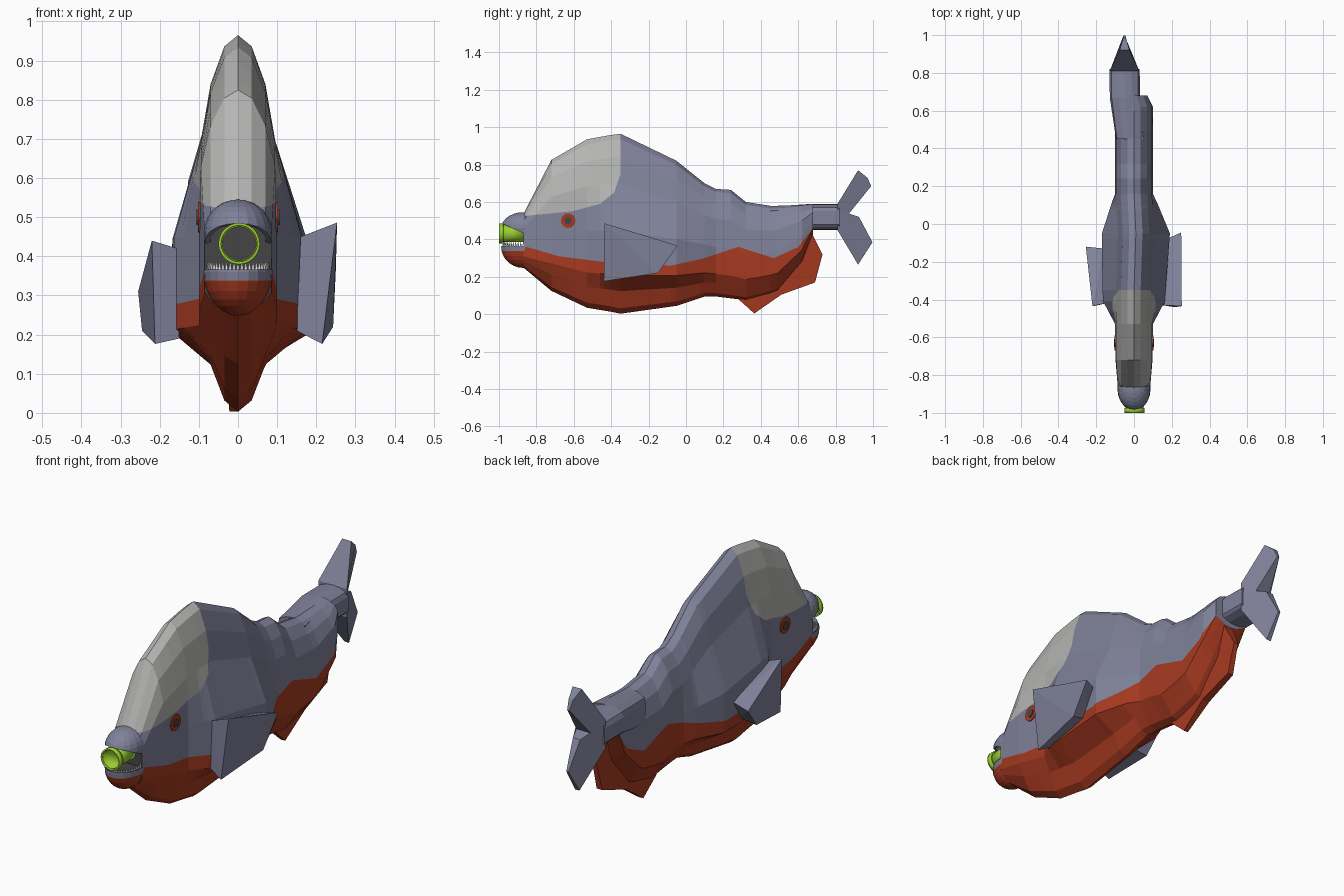
import bpy, bmesh, math
from mathutils import Vector, Matrix

if "Cube" in bpy.data.objects:
    bpy.data.objects.remove(bpy.data.objects["Cube"])


def material(name, rgb):
    m = bpy.data.materials.new(name)
    m.diffuse_color = (*rgb, 1)
    m.use_nodes = True
    m.node_tree.nodes["Principled BSDF"].inputs["Base Color"].default_value = m.diffuse_color
    return m


SLATE = material("slate_blue", (0.215, 0.222, 0.32))
RED = material("belly_red", (0.39, 0.042, 0.015))
GREY = material("cap_grey", (0.46, 0.46, 0.45))
DARK = material("mouth_dark", (0.06, 0.06, 0.06))
GREEN = material("pipe_green", (0.32, 0.62, 0.03))
WHITE = material("tooth_white", (0.8, 0.8, 0.78))


def finish(bm, name, *mats):
    bmesh.ops.recalc_face_normals(bm, faces=bm.faces)
    me = bpy.data.meshes.new(name)
    bm.to_mesh(me)
    bm.free()
    for m in mats:
        me.materials.append(m)
    ob = bpy.data.objects.new(name, me)
    bpy.context.collection.objects.link(ob)
    return ob


# Half cross-section: (x limit, share of height below the top); None means full width
SECTION = [(0.035, .03), (0.07, .13), (0.095, .28), (None, .54), (None, .79), (0.07, .875), (0.035, .97)]


def loft(stations):
    """Skin cross-sections given as (y, centre x, top, bottom, half width)."""
    bm = bmesh.new()
    rings = []
    for y, cx, zt, zb, w in stations:
        side = [(w if x is None else min(x, w), zt - f * (zt - zb)) for x, f in SECTION]
        pts = [(0, zt)] + side + [(0, zb)] + [(-x, z) for x, z in reversed(side)]
        rings.append([bm.verts.new((cx + x, y, z)) for x, z in pts])
    n = len(rings[0])
    for a, b in zip(rings, rings[1:]):
        for i in range(n):
            bm.faces.new((a[i], a[(i + 1) % n], b[(i + 1) % n], b[i]))
    bm.faces.new(rings[0])
    bm.faces.new(rings[-1])
    return bm


def slice_faces(bm, faces, co, no):
    geom = set(faces)
    for f in faces:
        geom.update(f.verts)
        geom.update(f.edges)
    if geom:
        bmesh.ops.bisect_plane(bm, geom=list(geom), dist=1e-5, plane_co=co, plane_no=no)


def cut_line(bm, line):
    """Cut the skin along a side-view polyline of (y, z)."""
    for y, z in line:
        slice_faces(bm, bm.faces[:], (0, y, z), (0, 1, 0))
    for (y0, z0), (y1, z1) in zip(line, line[1:]):
        part = [f for f in bm.faces if y0 < f.calc_center_median().y < y1]
        slice_faces(bm, part, (0, y0, z0), (0, z0 - z1, y1 - y0))


def height_at(line, y):
    for (y0, z0), (y1, z1) in zip(line, line[1:]):
        if y <= y1:
            return z0 + (z1 - z0) * (y - y0) / (y1 - y0)
    return line[-1][1]


# Body with red belly, grey forehead and dark mouth opening
belly = [(-.87, .365), (-.68, .31), (-.44, .28), (-.08, .26), (.08, .295), (.28, .36), (.47, .30), (.60, .36), (.68, .46)]
cap = [(-.87, .525), (-.61, .55), (-.46, .59), (-.385, .65), (-.35, .75)]
bm = loft([(-.87, 0, .535, .25, .085), (-.72, 0, .825, .125, .098), (-.53, 0, .935, .035, .10),
           (-.41, 0, .957, .015, .163), (-.35, 0, .965, .003, .167), (-.05, .01, .82, .045, .18),
           (.10, .003, .70, .095, .125), (.16, 0, .67, .095, .10), (.24, 0, .665, .085, .10),
           (.32, 0, .60, .075, .10), (.45, 0, .58, .11, .10), (.49, 0, .58, .125, .10),
           (.62, 0, .585, .28, .10), (.68, -.02, .59, .43, .09)])
cut_line(bm, belly)
cut_line(bm, cap)
bm.normal_update()
for f in bm.faces:
    c = f.calc_center_median()
    if c.y < -.869:
        f.material_index = 3
    elif c.z < height_at(belly, c.y):
        f.material_index = 1
    elif c.y < -.35 and c.z > height_at(cap, c.y):
        f.material_index = 2
finish(bm, "body", SLATE, RED, GREY, DARK)

# Tail stem, bending to one side
finish(loft([(.45, -.02, .575, .40, .075), (.67, -.048, .59, .45, .08), (.82, -.05, .59, .45, .08)]), "tail_stem", SLATE)


def fin_plate(name, pts, cx, mat):
    """Side-view outline of (y, z, half thickness) made into a solid fin."""
    bm = bmesh.new()
    left = [bm.verts.new((cx - t, y, z)) for y, z, t in pts]
    right = [bm.verts.new((cx + t, y, z)) for y, z, t in pts]
    bm.faces.new(left)
    bm.faces.new(right[::-1])
    n = len(pts)
    for i in range(n):
        bm.faces.new((left[i], right[i], right[(i + 1) % n], left[(i + 1) % n]))
    finish(bm, name, mat)


# Forked tail and red rear fin
fin_plate("tail_fin_upper", [(.81, .59, .078), (.92, .77, .025), (.97, .73, .012), (.99, .685, .006), (.865, .53, .04), (.81, .50, .078)], -.05, SLATE)
fin_plate("tail_fin_lower", [(.81, .54, .078), (.865, .54, .04), (.925, .52, .02), (.997, .385, .006), (.92, .265, .012), (.81, .45, .078)], -.05, SLATE)
fin_plate("rear_fin", [(.27, .09, .02), (.365, .004, .012), (.51, .105, .02), (.69, .17, .015), (.73, .32, .012), (.67, .44, .03), (.55, .32, .03)], -.01, RED)


# Side fins as thick slabs
def side_fin(name, corners):
    bm = bmesh.new()
    for co in corners:
        bm.verts.new(co)
    bmesh.ops.convex_hull(bm, input=bm.verts[:])
    bmesh.ops.dissolve_limit(bm, angle_limit=math.radians(3), verts=bm.verts[:], edges=bm.edges[:])
    finish(bm, name, SLATE)


side_fin("right_side_fin", [(.253, -.435, .486), (.215, -.44, .176), (.25, -.045, .367), (.243, -.15, .22),
                            (.16, -.43, .45), (.15, -.43, .21), (.17, -.08, .36), (.16, -.16, .24)])
side_fin("left_side_fin", [(-.22, -.435, .44), (-.212, -.435, .176), (-.255, -.12, .31), (-.245, -.2, .21),
                           (-.155, -.42, .42), (-.15, -.42, .19), (-.16, -.13, .33), (-.15, -.2, .22)])


def dome(radii, centre, co, no):
    """Ellipsoid with everything on the normal side of a plane removed."""
    bm = bmesh.new()
    bmesh.ops.create_uvsphere(bm, u_segments=20, v_segments=14, radius=1,
                              matrix=Matrix.Translation(centre) @ Matrix.Diagonal((*radii, 1)))
    bmesh.ops.bisect_plane(bm, geom=bm.verts[:] + bm.edges[:] + bm.faces[:], plane_co=co, plane_no=no, clear_outer=True)
    return bm


# Upper lip, a hollow hood with a slanted lower edge
lip = finish(dome((.087, .118, .085), (0, -.87, .46), (0, -.99, .488), (0, -.055, -.12)), "upper_lip", SLATE)
shell = lip.modifiers.new("thickness", 'SOLIDIFY')
shell.thickness = .012

# Lower jaw: red chin with a slate rim
bm = dome((.088, .118, .112), (0, -.87, .36), (0, 0, .366), (0, 0, 1))
bmesh.ops.holes_fill(bm, edges=[e for e in bm.edges if e.is_boundary], sides=0)
slice_faces(bm, bm.faces[:], (0, 0, .338), (0, 0, 1))
bm.normal_update()
for f in bm.faces:
    z = f.calc_center_median().z
    f.material_index = 2 if z > .3655 else 0 if z > .338 else 1
finish(bm, "lower_jaw", SLATE, RED, DARK)

# Row of small teeth along the lower jaw
bm = bmesh.new()
for i in range(25):
    a = math.pi * (1 + i / 24)
    bmesh.ops.create_cone(bm, cap_ends=True, segments=5, radius1=.006, radius2=.001, depth=.022,
                          matrix=Matrix.Translation((.077 * math.cos(a), -.87 + .107 * math.sin(a), .375)))
finish(bm, "lower_teeth", WHITE)


# Green pipe with a wider rim
def tube(name, radius, y0, y1, wall):
    bm = bmesh.new()
    bmesh.ops.create_cone(bm, cap_ends=False, segments=28, radius1=radius, radius2=radius, depth=y1 - y0,
                          matrix=Matrix.Translation((.003, (y0 + y1) / 2, .432)) @ Matrix.Rotation(math.pi / 2, 4, 'X'))
    ob = finish(bm, name, GREEN)
    ob.modifiers.new("wall", 'SOLIDIFY').thickness = wall
    bpy.context.view_layer.objects.active = ob
    ob.select_set(True)
    bpy.ops.object.shade_smooth_by_angle()
    ob.select_set(False)


tube("pipe", .047, -.995, -.865, .004)
tube("pipe_rim", .053, -1.0, -.975, .007)

# Eyes: red disc with a dark pupil on both sides
for side, s in (("right", 1), ("left", -1)):
    for part, r, x, mat in (("eye_ring", .039, .1025, RED), ("pupil", .02, .106, DARK)):
        bm = bmesh.new()
        bmesh.ops.create_cone(bm, cap_ends=True, segments=16, radius1=r, radius2=r, depth=.009,
                              matrix=Matrix.Translation((s * (x - .0045), -.63, .5)) @ Matrix.Rotation(math.pi / 2, 4, 'Y'))
        finish(bm, f"{side}_{part}", mat)
